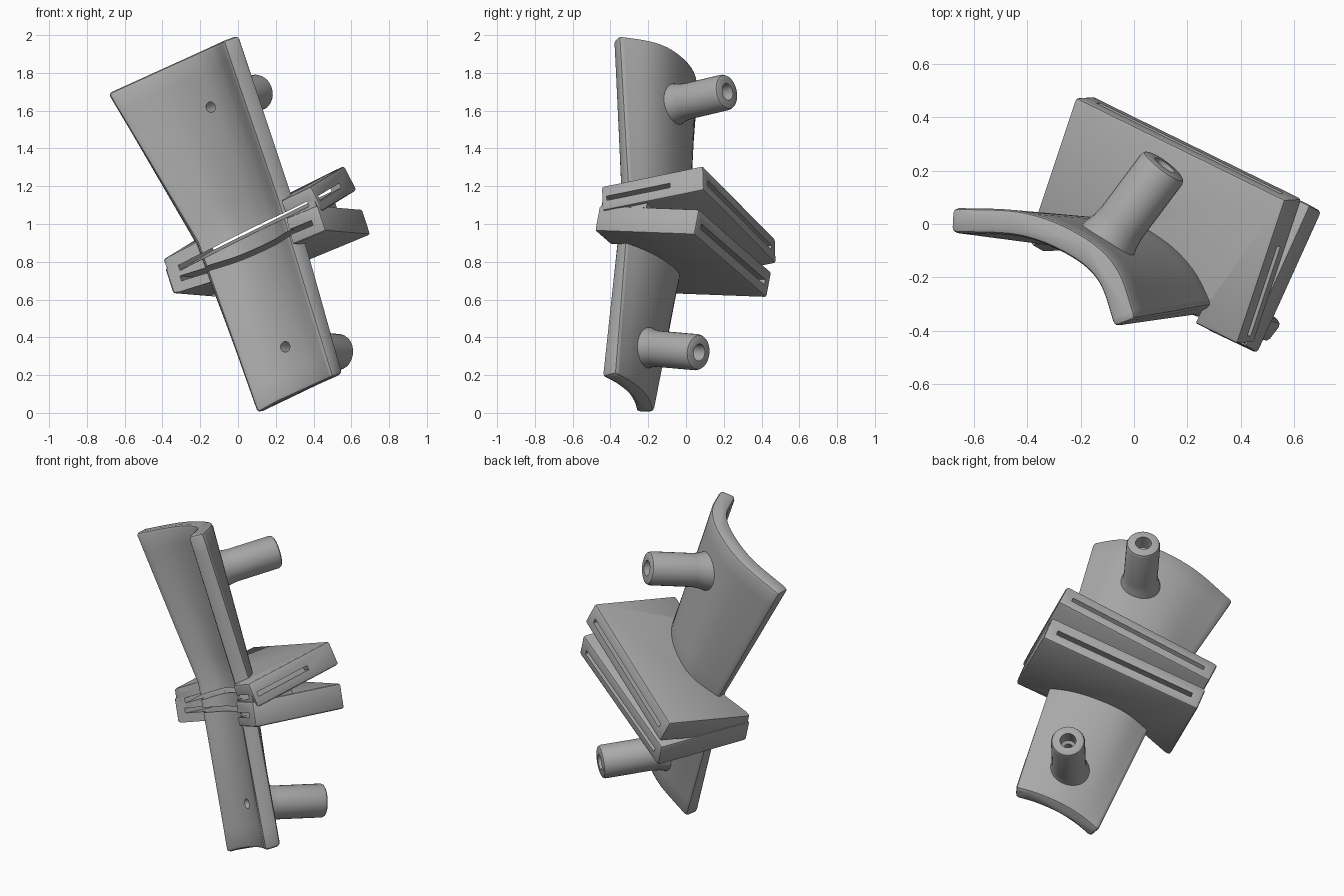
import bpy, bmesh, math
from mathutils import Vector as V

if "Cube" in bpy.data.objects:
    bpy.data.objects.remove(bpy.data.objects["Cube"])

grey = bpy.data.materials.new("matte_grey")
grey.use_nodes = True
grey.diffuse_color = (0.4, 0.4, 0.4, 1)
grey.node_tree.nodes["Principled BSDF"].inputs["Base Color"].default_value = (0.4, 0.4, 0.4, 1)


def loft(name, rings):
    """Solid skinned through closed rings, capped at both ends."""
    bm = bmesh.new()
    rows = [[bm.verts.new(p) for p in ring] for ring in rings]
    n = len(rows[0])
    for a, b in zip(rows, rows[1:]):
        for i in range(n):
            j = (i + 1) % n
            bm.faces.new((a[i], a[j], b[j], b[i]))
    bm.faces.new(rows[0])
    bm.faces.new(rows[-1])
    bmesh.ops.recalc_face_normals(bm, faces=bm.faces)
    me = bpy.data.meshes.new(name)
    bm.to_mesh(me)
    bm.free()
    ob = bpy.data.objects.new(name, me)
    ob.data.materials.append(grey)
    bpy.context.collection.objects.link(ob)
    return ob


def apply(ob, kind, **settings):
    mod = ob.modifiers.new(kind, kind)
    for key, value in settings.items():
        setattr(mod, key, value)
    bpy.context.view_layer.objects.active = ob
    bpy.ops.object.modifier_apply(modifier=mod.name)


def bevel(ob, width):
    apply(ob, "BEVEL", width=width, segments=2, limit_method="ANGLE",
          angle_limit=math.radians(45))


def cut(ob, cutters):
    for c in cutters:
        apply(ob, "BOOLEAN", object=c, operation="DIFFERENCE", solver="EXACT")


def smooth_path(pts, steps=6):
    """Catmull-Rom curve through the points."""
    pts = [V(p) for p in pts]
    ext = [2 * pts[0] - pts[1]] + pts + [2 * pts[-1] - pts[-2]]
    out = []
    for a, b, c, d in zip(ext, ext[1:], ext[2:], ext[3:]):
        for k in range(steps):
            t = k / steps
            out.append(0.5 * (2 * b + (c - a) * t + (2 * a - 5 * b + 4 * c - d) * t ** 2
                              + (3 * b - a - 3 * c + d) * t ** 3))
    return out + [pts[-1]]


def lathe(name, start, end, steps, sides=32):
    """Round solid along an axis; steps are (distance, radius)."""
    axis = (end - start).normalized()
    side = axis.cross(V((0, 0, 1))).normalized()
    up = side.cross(axis)
    angles = [2 * math.pi * i / sides for i in range(sides)]
    return loft(name, [[start + axis * s + (side * math.cos(a) + up * math.sin(a)) * r
                        for a in angles] for s, r in steps])


# Curved shell: bottom, middle and top centre lines of the wall
bottom = smooth_path([(.11, -.215, 0), (.22, -.235, .06), (.33, -.27, .11), (.44, -.335, .16), (.53, -.41, .2)])
middle = smooth_path([(-.22, -.05, .9), (-.05, -.03, .98), (.09, -.1, 1.05), (.19, -.2, 1.1), (.255, -.325, 1.13)])
top = smooth_path([(-.685, .015, 1.69), (-.42, .0, 1.81), (-.22, -.08, 1.9), (-.1, -.19, 1.955), (-.035, -.37, 1.985)])
lines = []
for a, b in ((bottom, middle), (middle, top)):
    lines += [[p.lerp(q, k / 8) for p, q in zip(a, b)] for k in range(8)]
lines.append(top)

axis = V((-.36, .05, .93)).normalized()
wall = 0.047
shell_rings, hollow_rings = [], []
front = V((-.5, -.85, 0)) * 0.6
lip = V((-.3, -.03, -.13))
for line in lines:
    offs = []
    for i in range(len(line)):
        tangent = line[min(i + 1, len(line) - 1)] - line[max(i - 1, 0)]
        offs.append(axis.cross(tangent).normalized() * wall)
    shell_rings.append([p + o for p, o in zip(line, offs)]
                       + [p - o for p, o in zip(line, offs)][::-1])
    wide = [line[0] + lip] + line
    hollow_rings.append(wide + [p + front for p in wide][::-1])
shell = loft("curved_shell", shell_rings)
bevel(shell, 0.022)
hollow = loft("hollow_cutter", hollow_rings)


# Guide plates, measured from the front right top corner
class Plate:
    def __init__(self, a, b, d):
        self.a, self.b, self.d = V(a), V(b), V(d)
        self.depth, self.width = (self.b - self.a).length, (self.d - self.a).length
        self.u = (self.b - self.a).normalized()
        self.v = (self.d - self.a).normalized()
        self.n = self.u.cross(self.v).normalized()

    def block(self, name, u, v, n):
        return loft(name, [[self.a + self.u * x + self.v * y + self.n * z
                            for x, y in ((u[0], v[0]), (u[1], v[0]), (u[1], v[1]), (u[0], v[1]))]
                           for z in n])


upper = Plate((.385, -.45, 1.2), (.565, .09, 1.31), (-.4, -.065, .81))
lower = Plate((.42, -.46, 1.1), (.66, .07, 1.08), (-.39, -.075, .765))
slots, plates = [], []
for name, p in (("upper", upper), ("lower", lower)):
    ob = p.block(name + "_guide_plate", (0, p.depth), (0, p.width), (-.145, 0))
    bevel(ob, 0.014)
    plates.append(ob)
    slots.append(p.block(name + "_slot_cutter", (-.3, p.depth + .1), (.06, p.width - .06), (-.092, -.064)))
# Side opening of the upper slot
slots.append(upper.block("side_slot_cutter", (.03, .39), (-.1, .2), (-.091, -.065)))
# Web that joins the two plates along the front
plates.append(lower.block("plate_web", (.01, .27), (.01, lower.width - .01), (-.02, .03)))

for ob in plates:
    cut(ob, [hollow] + slots)
cut(shell, slots)

# Pin sleeves with a flared foot and a stepped bore
parts, bores = [shell] + plates, []
for name, start, end in (("upper", (-.14, -.12, 1.62), (.115, .22, 1.70)),
                         ("lower", (.25, -.27, .35), (.545, .07, .32))):
    start, end = V(start), V(end)
    size = (end - start).length
    sleeve = lathe(name + "_pin_sleeve", start, end,
                   [(.03, .122), (.08, .112), (.12, .101), (.16, .096),
                    (size - .02, .096), (size - .006, .09), (size, .078)])
    bore = lathe(name + "_bore_cutter", start, end,
                 [(-.15, .028), (size - .1, .028), (size - .09, .045), (size + .05, .045)])
    cut(sleeve, [bore])
    cut(shell, [bore])
    parts.append(sleeve)
    bores.append(bore)

for c in [hollow] + slots + bores:
    bpy.data.objects.remove(c)

bpy.ops.object.select_all(action="DESELECT")
for ob in parts:
    ob.select_set(True)
bpy.context.view_layer.objects.active = shell
bpy.ops.object.shade_smooth_by_angle(angle=math.radians(35))
